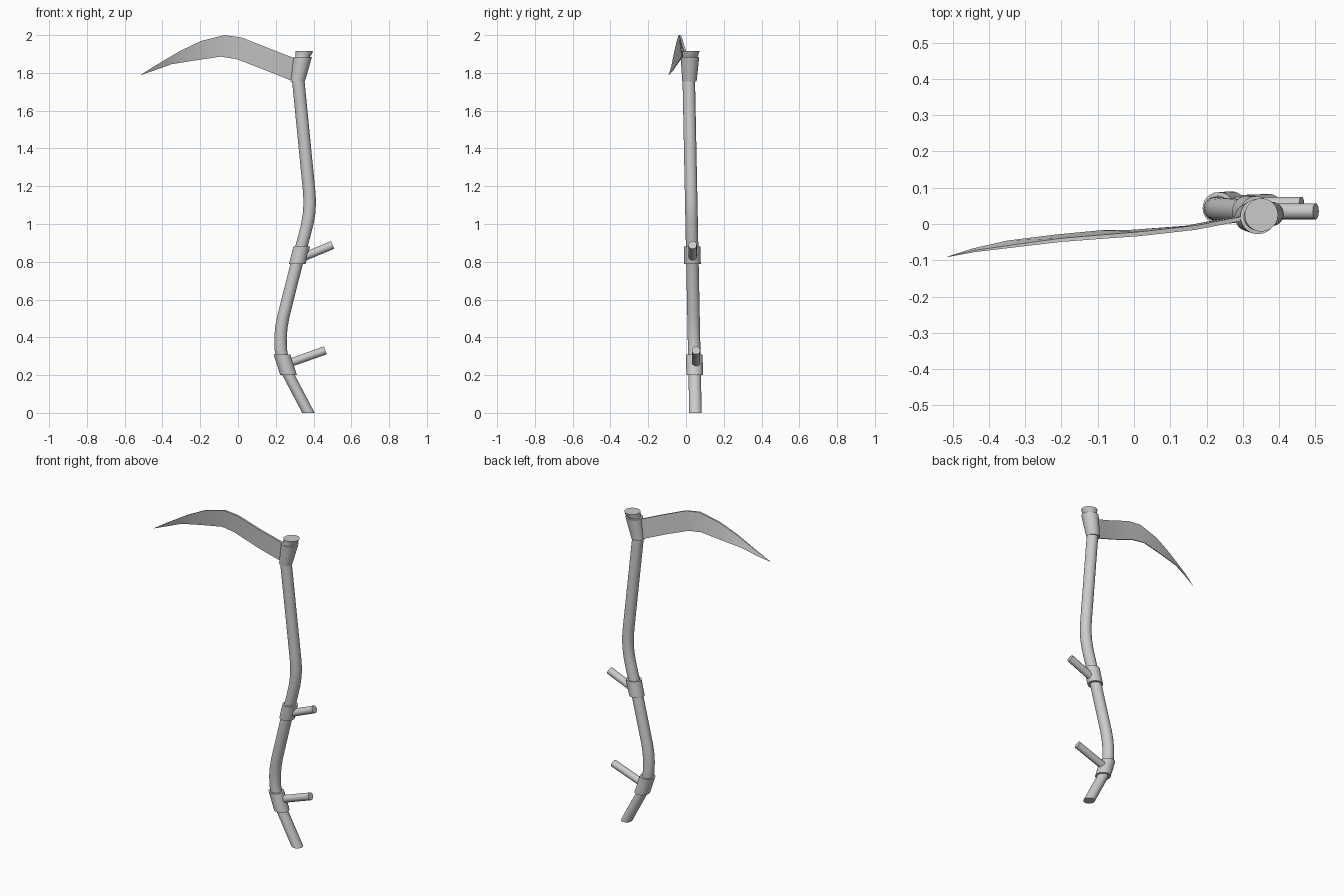
import bpy, bmesh, math
from mathutils import Vector

if "Cube" in bpy.data.objects:
    bpy.data.objects.remove(bpy.data.objects["Cube"])


def finish(name, bm, angle=35):
    bmesh.ops.recalc_face_normals(bm, faces=bm.faces)
    mesh = bpy.data.meshes.new(name)
    bm.to_mesh(mesh)
    bm.free()
    obj = bpy.data.objects.new(name, mesh)
    bpy.context.collection.objects.link(obj)
    bpy.ops.object.select_all(action='DESELECT')
    obj.select_set(True)
    bpy.context.view_layer.objects.active = obj
    bpy.ops.object.shade_smooth_by_angle(angle=math.radians(angle))
    return obj


def loft(name, stations, axis=(0, 0, 1), sides=24):
    """Skin circular sections (x, y, z, radius), all perpendicular to axis."""
    bm = bmesh.new()
    turn = Vector(axis).to_track_quat('Z', 'Y')
    rings = []
    for x, y, z, r in stations:
        ring = []
        for i in range(sides):
            a = 2 * math.pi * i / sides
            p = turn @ Vector((r * math.cos(a), r * math.sin(a), 0))
            ring.append(bm.verts.new(Vector((x, y, z)) + p))
        rings.append(ring)
    bridge(bm, rings)
    return finish(name, bm)


def bridge(bm, rings):
    n = len(rings[0])
    for a, b in zip(rings, rings[1:]):
        for i in range(n):
            j = (i + 1) % n
            bm.faces.new((a[i], a[j], b[j], b[i]))
    bm.faces.new(rings[0][::-1])
    bm.faces.new(rings[-1])


def lean(z):
    """Depth of the shaft centre line at height z."""
    return 0.05 - 0.02 * z


# Curved shaft with level sections
path = [(0.373, 0), (0.268, 0.2), (0.235, 0.29), (0.226, 0.34), (0.225, 0.4),
        (0.230, 0.455), (0.240, 0.51), (0.310, 0.787), (0.352, 0.94),
        (0.367, 1.0), (0.377, 1.06), (0.380, 1.12), (0.376, 1.18), (0.318, 1.77)]
loft("shaft", [(x, lean(z), z, 0.033) for x, z in path])

# Clamps and grips: clamp bottom, clamp top, grip start, grip end as (x, z)
for name, lo, hi, start, end, y in (
        ("lower", (0.268, 0.20), (0.233, 0.308), (0.25, 0.256), (0.462, 0.331), 0.053),
        ("upper", (0.314, 0.787), (0.337, 0.88), (0.325, 0.816), (0.501, 0.889), 0.035)):
    loft(name + "_clamp", [(x, lean(z), z, 0.044) for x, z in (lo, hi)])
    loft(name + "_grip", [(start[0], y, start[1], 0.022), (end[0], y, end[1], 0.022)],
         axis=(end[0] - start[0], 0, end[1] - start[1]), sides=20)

# Flared head socket with a stepped cap
loft("head_socket", [(0.316, 0.018, 1.754, 0.038), (0.342, 0.021, 1.883, 0.049),
                     (0.342, 0.021, 1.884, 0.039), (0.346, 0.024, 1.892, 0.041),
                     (0.351, 0.025, 1.915, 0.046)])

# Blade: spine (x, y, z), edge (x, y, z), thickness at the spine
sections = [((0.325, 0.020, 1.867), (0.300, 0.022, 1.752), 0.012),
            ((0.17, -0.010, 1.928), (0.14, -0.008, 1.816), 0.012),
            ((0.02, -0.027, 1.987), (-0.007, -0.019, 1.873), 0.012),
            ((-0.07, -0.034, 2.000), (-0.092, -0.020, 1.886), 0.011),
            ((-0.198, -0.044, 1.968), (-0.22, -0.032, 1.867), 0.010),
            ((-0.309, -0.058, 1.915), (-0.351, -0.048, 1.846), 0.008),
            ((-0.44, -0.075, 1.837), (-0.446, -0.069, 1.812), 0.005),
            ((-0.515, -0.091, 1.790), (-0.514, -0.090, 1.789), 0.001)]
bm = bmesh.new()
rings = []
for spine, edge, t in sections:
    rings.append([bm.verts.new((p[0], p[1] + d, p[2])) for p, d in
                  ((spine, -t / 2), (spine, t / 2), (edge, t / 4), (edge, -t / 4))])
bridge(bm, rings)
finish("blade", bm, angle=20)
